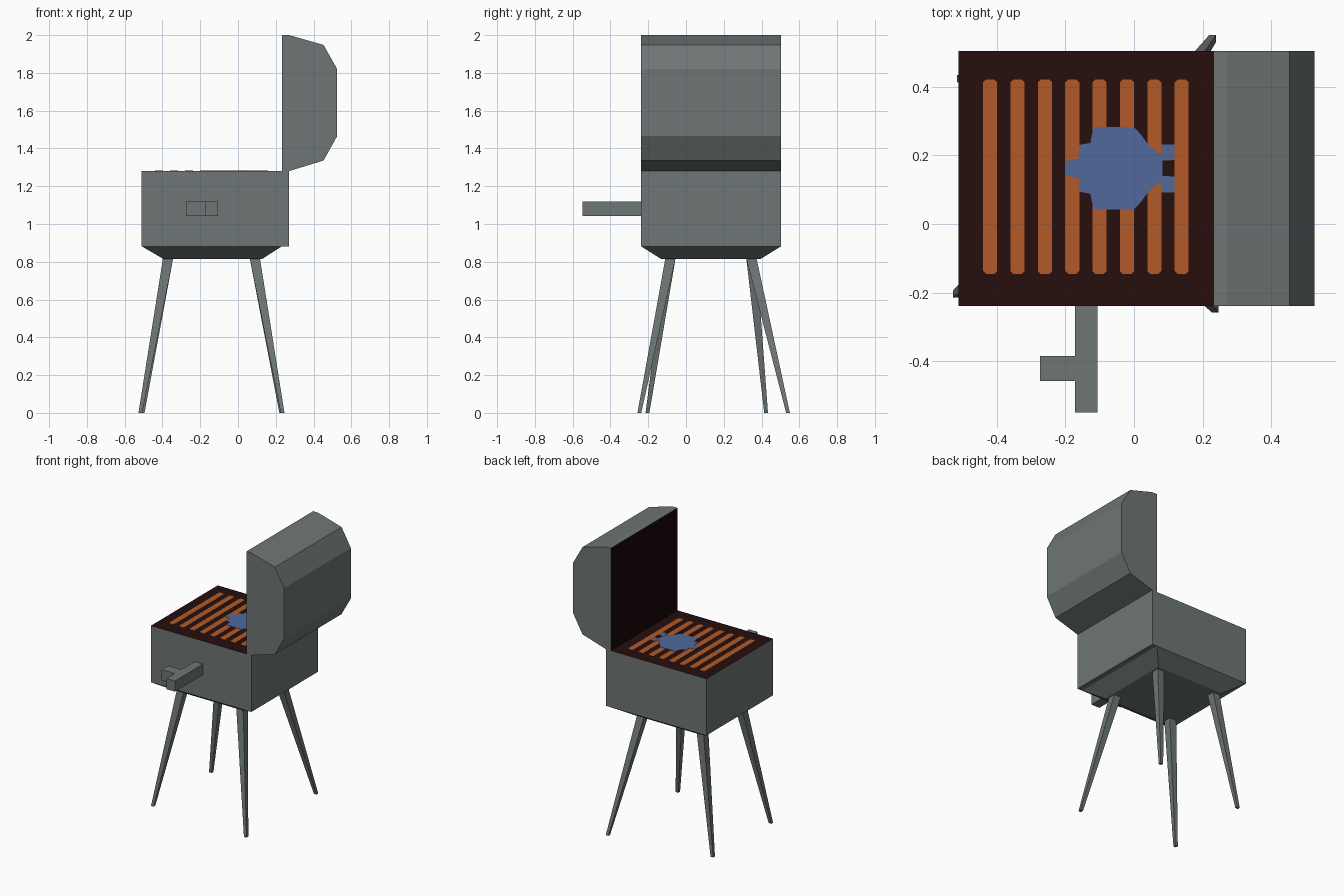
import bpy, bmesh

if "Cube" in bpy.data.objects:
    bpy.data.objects.remove(bpy.data.objects["Cube"])


def material(name, r, g, b):
    def lin(c):
        c /= 255
        return c / 12.92 if c <= 0.04045 else ((c + 0.055) / 1.055) ** 2.4
    m = bpy.data.materials.new(name)
    m.diffuse_color = (lin(r), lin(g), lin(b), 1)
    m.use_nodes = True
    m.node_tree.nodes["Principled BSDF"].inputs["Base Color"].default_value = m.diffuse_color
    return m


GREY = material("grey metal", 110, 118, 117)
CHAR = material("charred brown", 38, 14, 13)
SOOT = material("soot black", 24, 8, 8)
ORANGE = material("glowing orange", 178, 90, 40)
BLUE = material("fish blue", 80, 104, 155)


def loft(name, rings, *mats):
    """Closed solid through rings of matching points."""
    bm = bmesh.new()
    rows = [[bm.verts.new(p) for p in ring] for ring in rings]
    n = len(rows[0])
    for a, b in zip(rows, rows[1:]):
        for i in range(n):
            j = (i + 1) % n
            bm.faces.new((a[i], a[j], b[j], b[i]))
    bm.faces.new(rows[0][::-1])
    bm.faces.new(rows[-1])
    bmesh.ops.recalc_face_normals(bm, faces=bm.faces)
    me = bpy.data.meshes.new(name)
    bm.to_mesh(me)
    bm.free()
    for m in mats:
        me.materials.append(m)
    ob = bpy.data.objects.new(name, me)
    bpy.context.collection.objects.link(ob)
    return ob


def rect(x0, x1, y0, y1, z):
    return [(x0, y0, z), (x1, y0, z), (x1, y1, z), (x0, y1, z)]


def square(x, y, z, h):
    return rect(x - h, x + h, y - h, y + h, z)


def box(name, x0, x1, y0, y1, z0, z1, *mats):
    return loft(name, [rect(x0, x1, y0, y1, z0), rect(x0, x1, y0, y1, z1)], *mats)


def plate(name, outline, z0, z1, mat):
    return loft(name, [[(x, y, z) for x, y in outline] for z in (z0, z1)], mat)


L, R, HINGE, F, B = -0.51, 0.27, 0.232, -0.238, 0.503
TOP, LOW = 1.28, 0.882

# Fire box with a charred top face
body = box("fire_box", L, R, F, B, LOW, TOP, GREY, CHAR)
for p in body.data.polygons:
    if p.normal.z > 0.9:
        p.material_index = 1

# Tapered underside
loft("tapered_base", [rect(-0.395, 0.128, -0.132, 0.395, 0.815),
                      rect(L, HINGE, F, B, LOW)], GREY)

# Open lid, sooty on the inner face
profile = [(HINGE, TOP), (R, TOP), (0.453, 1.336), (0.525, 1.465),
           (0.525, 1.82), (0.453, 1.948), (R, 2.0), (HINGE, 2.0)]
lid = loft("lid", [[(x, y, z) for x, z in profile] for y in (F, B)], GREY, SOOT)
for p in lid.data.polygons:
    if p.normal.x < -0.9:
        p.material_index = 1

# Four splayed, uneven legs
for name, top, foot in [
        ("front_left_leg", (-0.37, -0.082), (-0.517, -0.204)),
        ("front_right_leg", (0.089, -0.082), (0.236, -0.247)),
        ("back_left_leg", (-0.37, 0.346), (-0.505, 0.424)),
        ("back_right_leg", (0.089, 0.346), (0.229, 0.54))]:
    loft(name, [square(*foot, 0, 0.01), square(*top, 0.82, 0.027)], GREY)

# Crank handle on the front
box("handle_bar", -0.172, -0.106, -0.549, F, 1.043, 1.118, GREY)
box("handle_grip", -0.274, -0.172, -0.457, -0.384, 1.043, 1.118, GREY)

# Grill bars: thin plates with clipped corners
for i in range(8):
    x0 = -0.439 + 0.0796 * i
    x1, y0, y1, c = x0 + 0.041, -0.146, 0.421, 0.009
    plate(f"grill_bar_{i + 1}",
          [(x0 + c, y0), (x1 - c, y0), (x1, y0 + c), (x1, y1 - c),
           (x1 - c, y1), (x0 + c, y1), (x0, y1 - c), (x0, y0 + c)],
          TOP, TOP + 0.002, ORANGE)

# Fish: upper half outline mirrored about its centre line
half = [(-0.2, 0.02), (-0.16, 0.03), (-0.16, 0.068), (-0.127, 0.074),
        (-0.118, 0.12), (0.0, 0.12), (0.022, 0.096), (0.04, 0.07),
        (0.078, 0.037), (0.08, 0.07), (0.118, 0.07), (0.118, 0.024), (0.083, 0.022)]
CY = 0.162
plate("fish", [(x, CY + h) for x, h in half] + [(x, CY - h) for x, h in half[::-1]],
      TOP, TOP + 0.004, BLUE)
